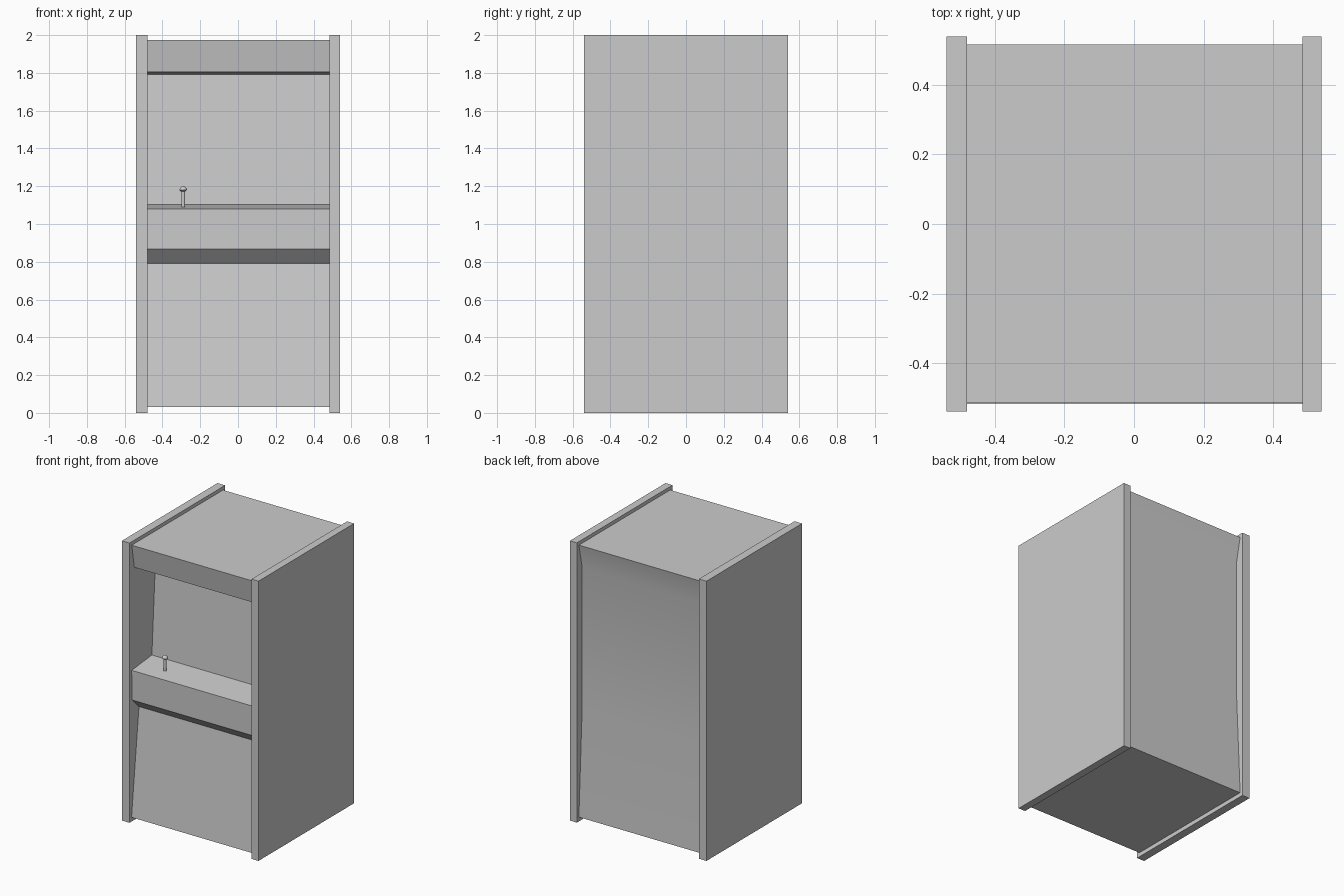
import bpy, bmesh, math

if "Cube" in bpy.data.objects:
    bpy.data.objects.remove(bpy.data.objects["Cube"])


def finish(name, bm, angle=30):
    bmesh.ops.recalc_face_normals(bm, faces=bm.faces)
    me = bpy.data.meshes.new(name)
    bm.to_mesh(me)
    bm.free()
    ob = bpy.data.objects.new(name, me)
    bpy.context.collection.objects.link(ob)
    me.shade_smooth()
    me.set_sharp_from_angle(angle=math.radians(angle))
    return ob


def extrude_x(name, profile, x0, x1):
    """Extrude a (y, z) outline from x0 to x1."""
    bm = bmesh.new()
    face = bm.faces.new([bm.verts.new((x0, y, z)) for y, z in profile])
    ext = bmesh.ops.extrude_face_region(bm, geom=[face])
    moved = [v for v in ext["geom"] if isinstance(v, bmesh.types.BMVert)]
    bmesh.ops.translate(bm, verts=moved, vec=(x1 - x0, 0, 0))
    return finish(name, bm)


def lathe(name, profile, loc, sides):
    """Spin an (r, z) outline around a vertical axis at loc."""
    bm = bmesh.new()
    vs = [bm.verts.new((r, 0, z)) for r, z in profile]
    es = [bm.edges.new(p) for p in zip(vs, vs[1:])]
    bmesh.ops.spin(bm, geom=vs + es, axis=(0, 0, 1), cent=(0, 0, 0),
                   steps=sides, angle=2 * math.pi)
    bmesh.ops.remove_doubles(bm, verts=bm.verts, dist=1e-4)
    ob = finish(name, bm, 50)
    ob.location = loc
    return ob


# Side panels
panel = [(-0.54, 0), (0.54, 0), (0.54, 2), (-0.54, 2)]
extrude_x("left_side_panel", panel, -0.54, -0.48)
extrude_x("right_side_panel", panel, 0.485, 0.54)

# Cabinet body: kick panel, control deck, screen, header and back
extrude_x("cabinet_body", [
    (-0.517, 0.03), (-0.433, 0.79), (-0.513, 0.868), (-0.515, 1.08),
    (-0.287, 1.103), (-0.245, 1.792), (-0.485, 1.805), (-0.515, 1.975),
    (0.517, 1.975), (0.48, 1.80), (0.48, 0.80), (0.517, 0.03)], -0.48, 0.485)

# Joystick shaft and mushroom knob
base = (-0.29, -0.41, 1.08)
lathe("joystick_shaft", [(0, 0), (0.01, 0), (0.01, 0.1), (0, 0.1)], base, 10)
lathe("joystick_knob", [(0, 0.09), (0.012, 0.092), (0.02, 0.1), (0.017, 0.11),
                        (0.01, 0.117), (0, 0.12)], base, 10)
